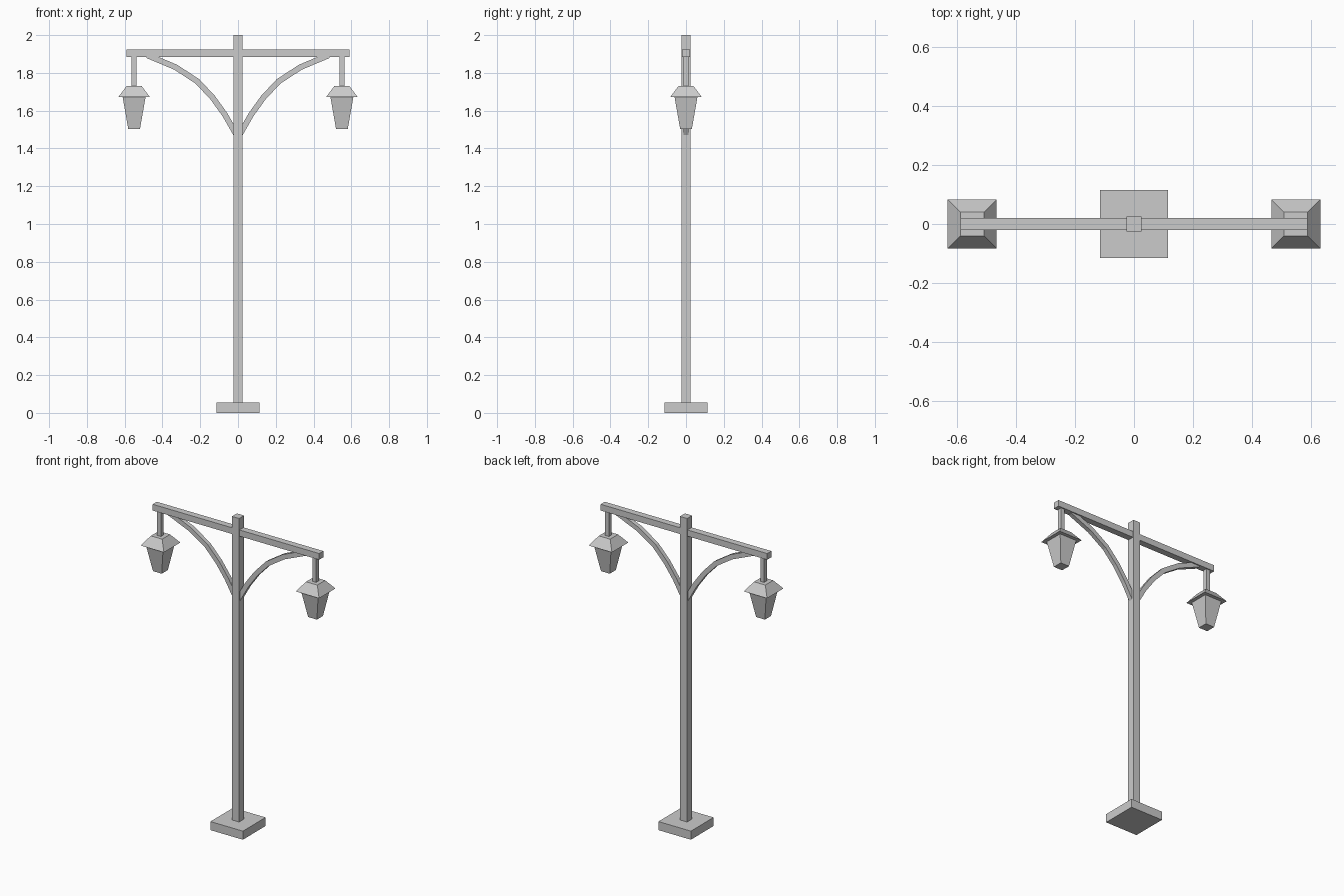
import bpy
import bmesh
from mathutils import Vector

cube = bpy.data.objects.get("Cube")
if cube:
    bpy.data.objects.remove(cube, do_unlink=True)

grey = bpy.data.materials.new("plain grey")
grey.use_nodes = True
colour = (0.6, 0.6, 0.6, 1)
grey.diffuse_color = colour
grey.node_tree.nodes["Principled BSDF"].inputs["Base Color"].default_value = colour


def loft(name, rings):
    """Skin a row of four-cornered rings and close both ends."""
    bm = bmesh.new()
    loops = [[bm.verts.new(p) for p in ring] for ring in rings]
    for a, b in zip(loops, loops[1:]):
        for i in range(4):
            j = (i + 1) % 4
            bm.faces.new((a[i], a[j], b[j], b[i]))
    bm.faces.new(loops[0])
    bm.faces.new(loops[-1])
    bmesh.ops.recalc_face_normals(bm, faces=bm.faces)
    mesh = bpy.data.meshes.new(name)
    bm.to_mesh(mesh)
    bm.free()
    mesh.materials.append(grey)
    obj = bpy.data.objects.new(name, mesh)
    bpy.context.collection.objects.link(obj)
    return obj


def square(x, z, hx, hy):
    return [(x - hx, -hy, z), (x + hx, -hy, z), (x + hx, hy, z), (x - hx, hy, z)]


def block(name, x, hx, hy, z0, z1):
    return loft(name, [square(x, z0, hx, hy), square(x, z1, hx, hy)])


def brace(name, side, path, thick, hy):
    """Sweep a rectangular bar along a mitred path in the XZ plane."""
    pts = [Vector(p) for p in path]
    dirs = [(b - a).normalized() for a, b in zip(pts, pts[1:])]
    rings = []
    for i, p in enumerate(pts):
        before, after = dirs[max(i - 1, 0)], dirs[min(i, len(dirs) - 1)]
        t = (before + after).normalized()
        n = Vector((-t.y, t.x)) * thick / 2 / t.dot(after)
        a, b = p + n, p - n
        rings.append([(side * a.x, -hy, a.y), (side * b.x, -hy, b.y),
                      (side * b.x, hy, b.y), (side * a.x, hy, a.y)])
    return loft(name, rings)


# Foot, post and cross beam
block("base", 0, 0.115, 0.115, 0, 0.055)
block("post", 0, 0.025, 0.025, 0.055, 2)
block("cross_beam", 0, 0.59, 0.021, 1.885, 1.925)

# Curved braces and hanging lanterns on both sides
arc = [(0.01, 1.475), (0.07, 1.58), (0.135, 1.67), (0.215, 1.755),
       (0.33, 1.83), (0.48, 1.893)]
for label, side in (("left", 1), ("right", -1)):
    x = side * 0.55
    brace(label + "_brace", side, arc, 0.03, 0.0135)
    block(label + "_hanger", x, 0.0135, 0.0135, 1.725, 1.89)
    loft(label + "_lantern_roof", [square(x, 1.673, 0.083, 0.083),
                                   square(x, 1.73, 0.04, 0.04)])
    loft(label + "_lantern_body", [square(x, 1.503, 0.031, 0.031),
                                   square(x, 1.674, 0.061, 0.061)])
